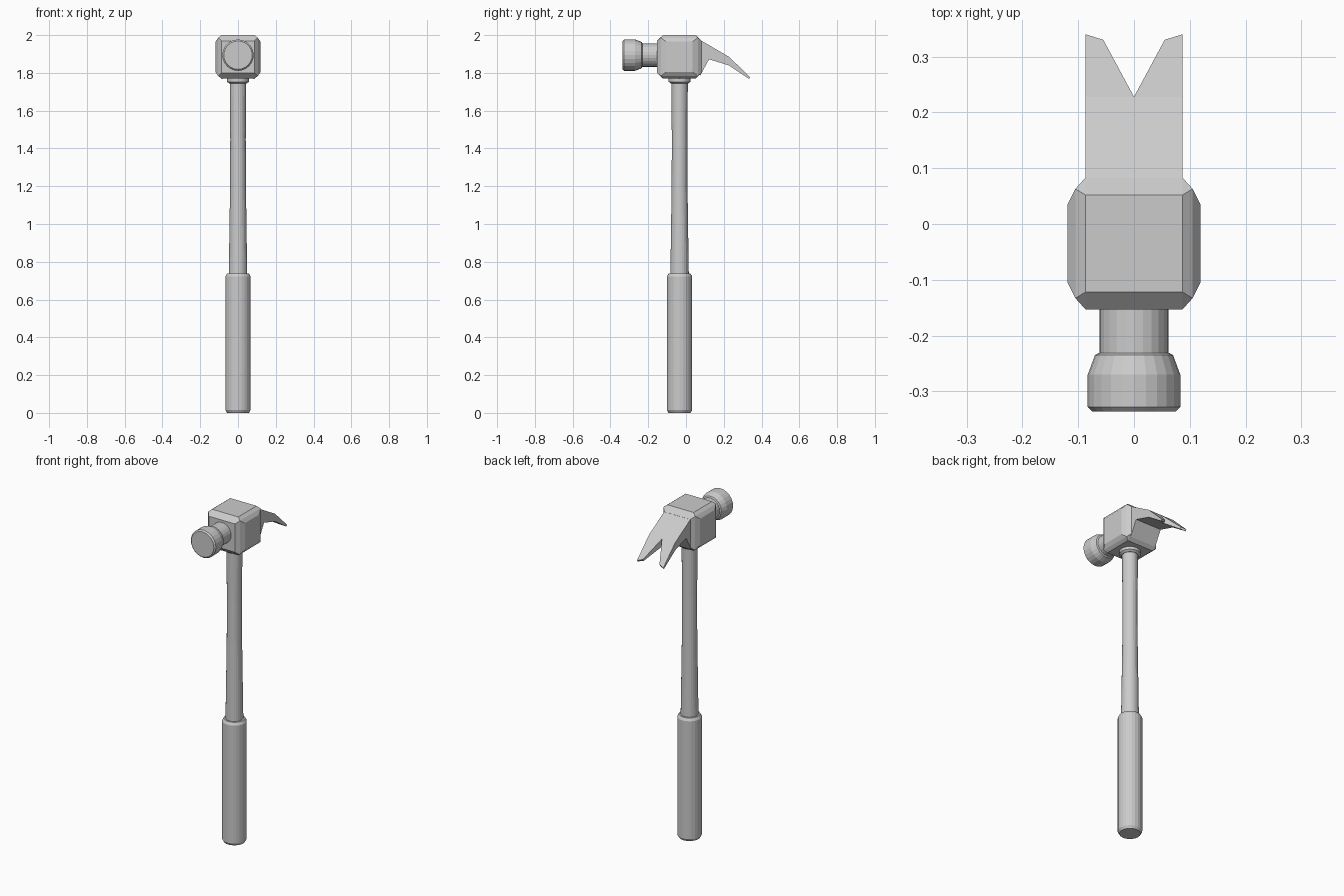
import bpy, bmesh
from math import sin, cos, pi
from mathutils import Vector

if "Cube" in bpy.data.objects:
    bpy.data.objects.remove(bpy.data.objects["Cube"])

CY = -0.034      # y of the handle axis
FACE_Z = 1.894   # z of the striking face axis


def finish(bm, name):
    bmesh.ops.recalc_face_normals(bm, faces=bm.faces)
    mesh = bpy.data.meshes.new(name)
    bm.to_mesh(mesh)
    bm.free()
    ob = bpy.data.objects.new(name, mesh)
    bpy.context.collection.objects.link(ob)
    return ob


def turned(name, profile, place, sides=24):
    """Closed lathe shape; profile is (radius, distance along axis)."""
    bm = bmesh.new()
    rings = []
    for r, h in profile:
        rings.append([bm.verts.new(place(r * cos(2 * pi * i / sides),
                                         r * sin(2 * pi * i / sides), h))
                      for i in range(sides)])
    for a, b in zip(rings, rings[1:]):
        for i in range(sides):
            j = (i + 1) % sides
            bm.faces.new((a[i], a[j], b[j], b[i]))
    bm.faces.new(rings[0])
    bm.faces.new(rings[-1])
    return finish(bm, name)


def upright(u, v, h):
    return Vector((u, CY + v, h))


def forward(u, v, h):
    return Vector((u, h, FACE_Z + v))


# Handle: grip, shaft, collar
turned("grip", [(0.058, 0), (0.067, 0.015), (0.067, 0.722), (0.058, 0.738)], upright)
turned("shaft", [(0.049, 0.72), (0.047, 0.85), (0.042, 1.2), (0.041, 1.45), (0.044, 1.78)], upright)
turned("collar", [(0.046, 1.744), (0.058, 1.753), (0.058, 1.78)], upright)

# Neck and striking face
turned("neck", [(0.062, -0.14), (0.062, -0.24)], forward)
turned("striking_face", [(0.063, -0.231), (0.070, -0.235), (0.083, -0.270),
                         (0.083, -0.328), (0.075, -0.336)], forward)

# Head block: chamfered box as the hull of its inset faces and cut corners
bm = bmesh.new()
for x, y, z in ((0.087, 0.087, 0.115),    # top and bottom
                (0.087, 0.118, 0.085),    # front and back
                (0.119, 0.070, 0.080),    # sides
                (0.105, 0.098, 0.101)):   # corners
    for sx in (-1, 1):
        for sy in (-1, 1):
            for sz in (-1, 1):
                bm.verts.new((sx * x, -0.035 + sy * y, 1.885 + sz * z))
bmesh.ops.convex_hull(bm, input=bm.verts)
bmesh.ops.dissolve_limit(bm, angle_limit=0.05, verts=bm.verts, edges=bm.edges)
finish(bm, "head_block")

# Claw: half lofted along y, then mirrored
# each section: inner x, top y, top z, bottom y, bottom z
W = 0.087
sections = [(0, 0.075, 1.974, 0.075, 1.785),
            (0, 0.122, 1.947, 0.122, 1.872),
            (0, 0.228, 1.885, 0.226, 1.840),
            (0.055, 0.340, 1.777, 0.334, 1.768)]
bm = bmesh.new()
rings = []
for xi, ty, tz, by, bz in sections:
    back = 0.010 if xi else 0     # slanted prong ends
    rings.append([bm.verts.new(p) for p in ((xi, ty - back, tz + back * 0.9),
                                            (W, ty, tz), (W, by, bz),
                                            (xi, by - back, bz + back * 0.7))])
for k, (a, b) in enumerate(zip(rings, rings[1:])):
    for i in range(4 if k == 2 else 3):   # inner wall only along the notch
        j = (i + 1) % 4
        bm.faces.new((a[i], a[j], b[j], b[i]))
bm.faces.new(rings[0])
bm.faces.new(rings[-1])
claw = finish(bm, "claw")
mirror = claw.modifiers.new("mirror", "MIRROR")
mirror.use_clip = True
